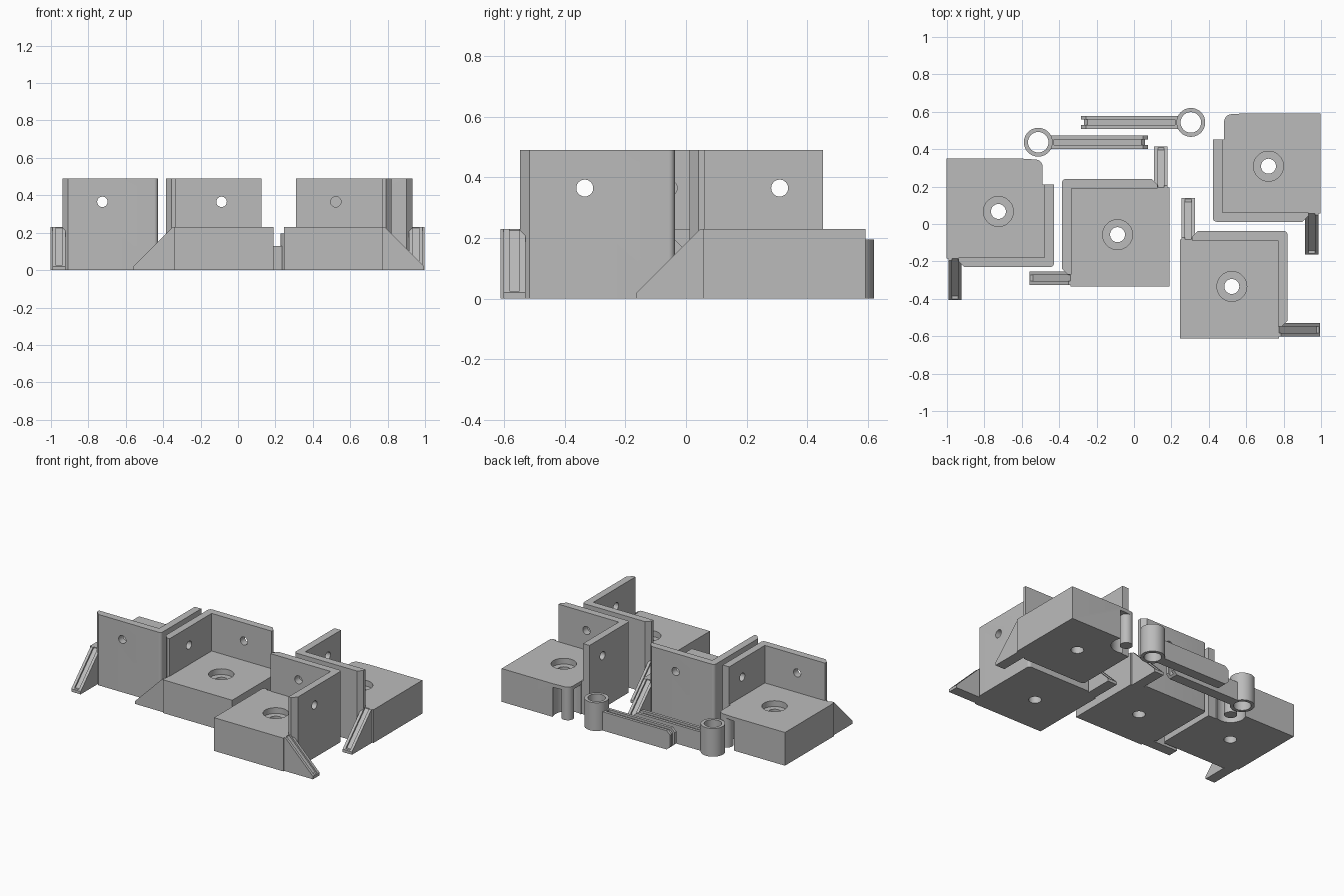
import bpy, bmesh, math
from mathutils import Vector

cube = bpy.data.objects.get("Cube")
if cube:
    bpy.data.objects.remove(cube, do_unlink=True)

grey = bpy.data.materials.new("plain_grey")
grey.use_nodes = True
grey.diffuse_color = (0.5, 0.5, 0.5, 1)
grey.node_tree.nodes["Principled BSDF"].inputs["Base Color"].default_value = (0.5, 0.5, 0.5, 1)


def prism(name, outline, lo, hi, place):
    """Extrude a 2D outline from lo to hi; place(a, b, depth) gives the world point."""
    bm = bmesh.new()
    low = [bm.verts.new(place(a, b, lo)) for a, b in outline]
    high = [bm.verts.new(place(a, b, hi)) for a, b in outline]
    bm.faces.new(low)
    bm.faces.new(high)
    n = len(low)
    for i in range(n):
        j = (i + 1) % n
        bm.faces.new((low[i], low[j], high[j], high[i]))
    bmesh.ops.recalc_face_normals(bm, faces=bm.faces)
    mesh = bpy.data.meshes.new(name)
    bm.to_mesh(mesh)
    bm.free()
    mesh.materials.append(grey)
    obj = bpy.data.objects.new(name, mesh)
    bpy.context.collection.objects.link(obj)
    return obj


def arc(ca, cb, r, start=0, end=360, n=40):
    full = end - start == 360
    count = n if full else n + 1
    angles = [math.radians(start + (end - start) * i / n) for i in range(count)]
    return [(ca + r * math.cos(t), cb + r * math.sin(t)) for t in angles]


def cut(obj, *cutters):
    for c in cutters:
        mod = obj.modifiers.new("cut", 'BOOLEAN')
        mod.operation = 'DIFFERENCE'
        mod.solver = 'EXACT'
        mod.object = c
    bpy.context.view_layer.update()
    deps = bpy.context.evaluated_depsgraph_get()
    mesh = bpy.data.meshes.new_from_object(obj.evaluated_get(deps))
    obj.modifiers.clear()
    obj.data = mesh
    for c in cutters:
        bpy.data.objects.remove(c, do_unlink=True)


def smooth(obj):
    bpy.ops.object.select_all(action='DESELECT')
    obj.select_set(True)
    bpy.context.view_layer.objects.active = obj
    bpy.ops.object.shade_smooth_by_angle(angle=math.radians(30))


def wing(name, side):
    # sloping rib with a groove along its slope; side(out, z, along)
    rib = [(-.175, 0), (-.175, .02), (.035, .23), (.06, .23), (.06, 0)]
    groove = [(-.155, .025), (.05, .23), (.05, .4), (-.3, .4), (-.3, .025)]
    obj = prism(name, rib, .493, .565, side)
    cut(obj, prism("groove", groove, .512, .546, side))


def bracket(name, x, y, su, sv, has_pin):
    def plan(u, v, z):
        return Vector((x + su * u, y + sv * v, z))

    def side_u(v, z, u):
        return plan(u, v, z)

    def side_v(u, z, v):
        return plan(u, v, z)

    # base block with counterbored screw hole
    s, c = .575, .297
    if has_pin:
        base = [(.045, .045), (s, .045), (s, .58), (.18, .58)]
        base += arc(.1, .535, .04, 90, 180, 10) + [(.06, .44), (.045, .44)]
    else:
        base = [(.045, .045), (s, .045), (s, s), (.045, s)]
    block = prism(name + "_base", base, 0, .23, plan)
    cutters = [prism("bore", arc(c, c, .04), -.1, .4, plan),
               prism("counterbore", arc(c, c, .08), .19, .4, plan)]
    if has_pin:
        cutters.append(prism("notch", arc(.1, .535, .095), -.1, .205, plan))
    cut(block, *cutters)
    smooth(block)

    # upright corner walls with a screw hole in each
    corner = arc(.02, .02, .02, 180, 270, 6)
    walls = corner + [(.48, 0), (.51, .03), (.51, .05), (.05, .05)]
    walls += [(.05, .44), (0, .44)] if has_pin else [(.05, .51), (.03, .51), (0, .48)]
    wall = prism(name + "_walls", walls, 0, .49, plan)
    cut(wall, prism("hole_u", arc(c, .365, .028, n=24), -.1, .1, lambda a, b, d: plan(a, d, b)),
        prism("hole_v", arc(c, .365, .028, n=24), -.1, .1, lambda a, b, d: plan(d, a, b)))
    smooth(wall)

    # grooved wings, or a hinge pin in the second corner
    wing(name + "_wing_1", side_u)
    if has_pin:
        smooth(prism(name + "_hinge_pin", arc(.1, .535, .04), 0, .21, plan))
    else:
        wing(name + "_wing_2", side_v)


def hinge_arm(name, x, y, d):
    def flat(a, b, z):
        return Vector((x + a, y + b, z))

    def side(a, z, b):
        return Vector((x + d * a, y + b, z))

    # ring
    ring = prism(name + "_ring", arc(0, 0, .077), 0, .195, flat)
    cut(ring, prism("ring_hole", arc(0, 0, .055), -.1, .4, flat))
    smooth(ring)
    # bar with chamfered end and a groove on top and end
    bar = [(.063, 0), (.56, 0), (.587, .025), (.587, .105), (.56, .13), (.063, .13)]
    groove = [(.085, .115), (.553, .115), (.572, .097), (.572, -.1), (.7, -.1), (.7, .3), (.085, .3)]
    arm = prism(name + "_bar", bar, -.035, .035, side)
    cut(arm, prism("groove", groove, -.015, .015, side))


bracket("right_bracket", -.428, -.23, -1, 1, True)
bracket("middle_bracket", -.385, .24, 1, -1, False)
bracket("front_bracket", .82, -.037, -1, -1, False)
bracket("back_bracket", .422, .012, 1, 1, True)
hinge_arm("front_arm", -.512, .437, 1)
hinge_arm("back_arm", .304, .543, -1)
